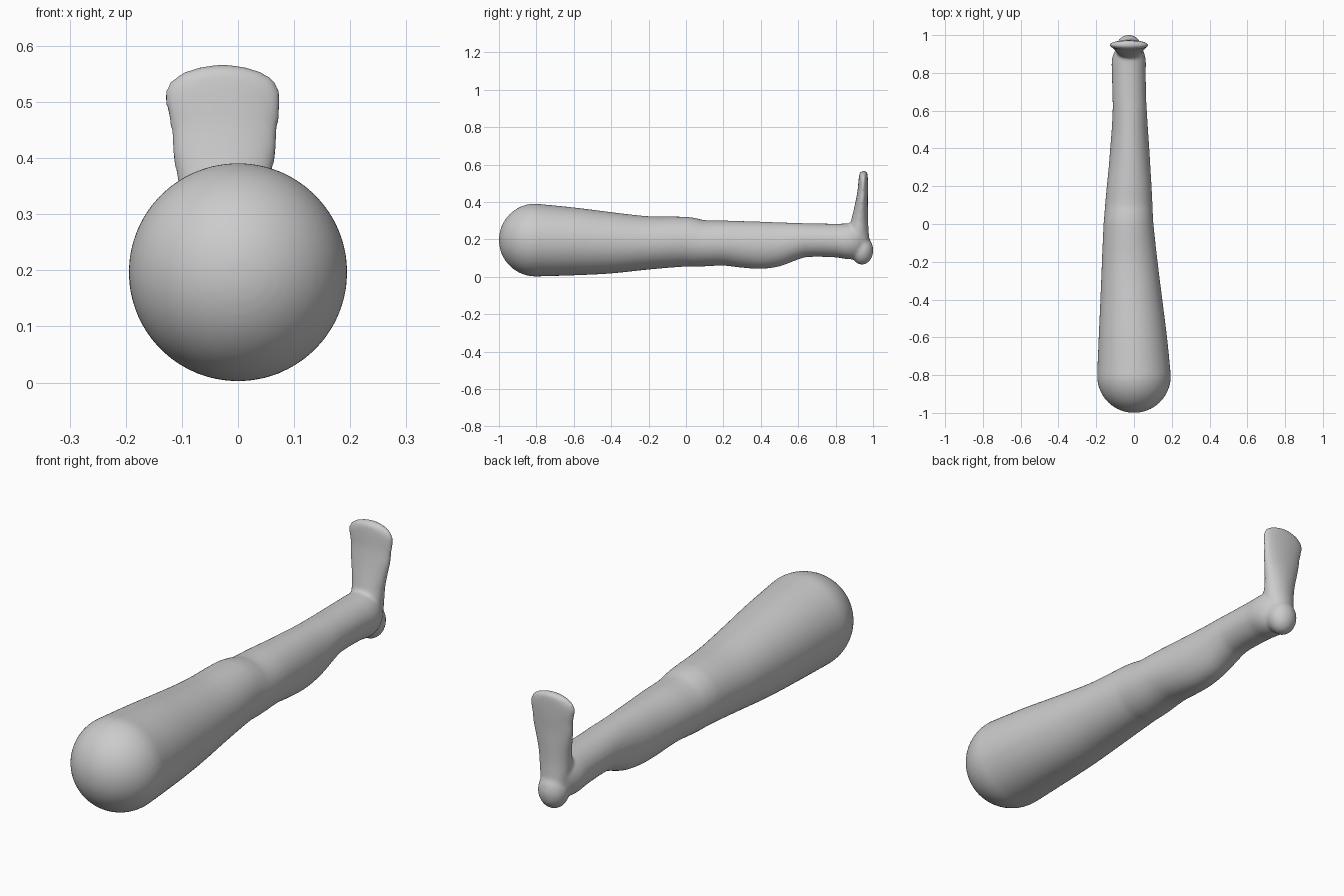
import bpy, bmesh, math
from mathutils import Vector, Matrix

N = 48


def smooth_rows(rows, steps=4):
    """Catmull-Rom interpolation between section rows."""
    rows = [Vector(r) for r in rows]
    out = []
    for i in range(len(rows) - 1):
        a, b = rows[i], rows[i + 1]
        ma = (b - rows[i - 1]) * ((b[0] - a[0]) / (b[0] - rows[i - 1][0])) if i else b - a
        mb = ((rows[i + 2] - a) * ((b[0] - a[0]) / (rows[i + 2][0] - a[0]))
              if i + 2 < len(rows) else b - a)
        for k in range(steps):
            t = k / steps
            out.append((2*t**3 - 3*t*t + 1) * a + (t**3 - 2*t*t + t) * ma
                       + (3*t*t - 2*t**3) * b + (t**3 - t*t) * mb)
    return out + [rows[-1]]


def loft(bm, rows, place):
    """Skin elliptical sections: position, min/max on x, min/max on other axis."""
    rings = []
    for p, x0, x1, d0, d1 in rows:
        ring = []
        for i in range(N):
            a = math.tau * i / N
            x = (x0 + x1) / 2 + (x1 - x0) / 2 * math.cos(a)
            d = (d0 + d1) / 2 + (d1 - d0) / 2 * math.sin(a)
            ring.append(bm.verts.new(place(p, x, d)))
        rings.append(ring)
    for r, s in zip(rings, rings[1:]):
        for i in range(N):
            j = (i + 1) % N
            bm.faces.new((r[i], r[j], s[j], s[i]))
    bm.faces.new(rings[0][::-1])
    bm.faces.new(rings[-1])


bm = bmesh.new()

# Thigh, knee, calf and ankle: y, x range, z range
shank = smooth_rows([
    (-0.80, -0.195, 0.195, 0.002, 0.391),
    (-0.60, -0.187, 0.175, 0.008, 0.371),
    (-0.40, -0.178, 0.150, 0.018, 0.346),
    (-0.20, -0.170, 0.125, 0.039, 0.324),
    (0.00, -0.161, 0.103, 0.055, 0.321),
    (0.05, -0.157, 0.100, 0.054, 0.314),
    (0.10, -0.153, 0.098, 0.056, 0.303),
    (0.20, -0.144, 0.093, 0.060, 0.301),
    (0.30, -0.134, 0.087, 0.049, 0.298),
    (0.40, -0.126, 0.081, 0.043, 0.295),
    (0.50, -0.118, 0.074, 0.056, 0.291),
    (0.60, -0.113, 0.068, 0.093, 0.288),
    (0.65, -0.113, 0.065, 0.106, 0.286),
    (0.80, -0.117, 0.062, 0.104, 0.284),
    (0.87, -0.117, 0.062, 0.094, 0.285),
    (0.92, -0.100, 0.048, 0.100, 0.285),
    (0.96, -0.075, 0.022, 0.130, 0.265),
])
# Rounded thigh end
R = 0.195
dome = []
for k in range(1, 16):
    a = math.pi / 2 * k / 16
    r = R * math.sin(a)
    dome.append((-0.805 - R * math.cos(a), -r, r, 0.197 - r, 0.197 + r))
loft(bm, dome + shank, lambda p, x, d: (x, p, d))

# Foot, rising from the ankle: z, x range, y range
foot = smooth_rows([
    (0.16, -0.085, 0.030, 0.880, 0.985),
    (0.25, -0.095, 0.045, 0.870, 0.976),
    (0.30, -0.098, 0.048, 0.882, 0.974),
    (0.36, -0.108, 0.058, 0.897, 0.973),
    (0.41, -0.117, 0.068, 0.908, 0.972),
    (0.46, -0.121, 0.072, 0.917, 0.973),
    (0.50, -0.130, 0.076, 0.921, 0.973),
    (0.53, -0.126, 0.071, 0.924, 0.972),
    (0.552, -0.100, 0.046, 0.928, 0.970),
    (0.562, -0.068, 0.014, 0.935, 0.965),
    (0.567, -0.040, -0.015, 0.943, 0.957),
])
loft(bm, foot, lambda p, x, d: (x, d, p))

# Heel
bmesh.ops.create_uvsphere(
    bm, u_segments=32, v_segments=20, radius=1,
    matrix=Matrix.Translation((-0.027, 0.941, 0.142))
    @ Matrix.Diagonal((0.064, 0.060, 0.077, 1)))

bmesh.ops.recalc_face_normals(bm, faces=bm.faces)
me = bpy.data.meshes.new("leg")
bm.to_mesh(me)
bm.free()
leg = bpy.data.objects.new("leg", me)
bpy.context.collection.objects.link(leg)

# Fuse the parts into one soft skin
rm = leg.modifiers.new("fuse", 'REMESH')
rm.mode = 'VOXEL'
rm.voxel_size = 0.008
rm.use_smooth_shade = True
sm = leg.modifiers.new("soften", 'SMOOTH')
sm.factor = 0.5
sm.iterations = 6
